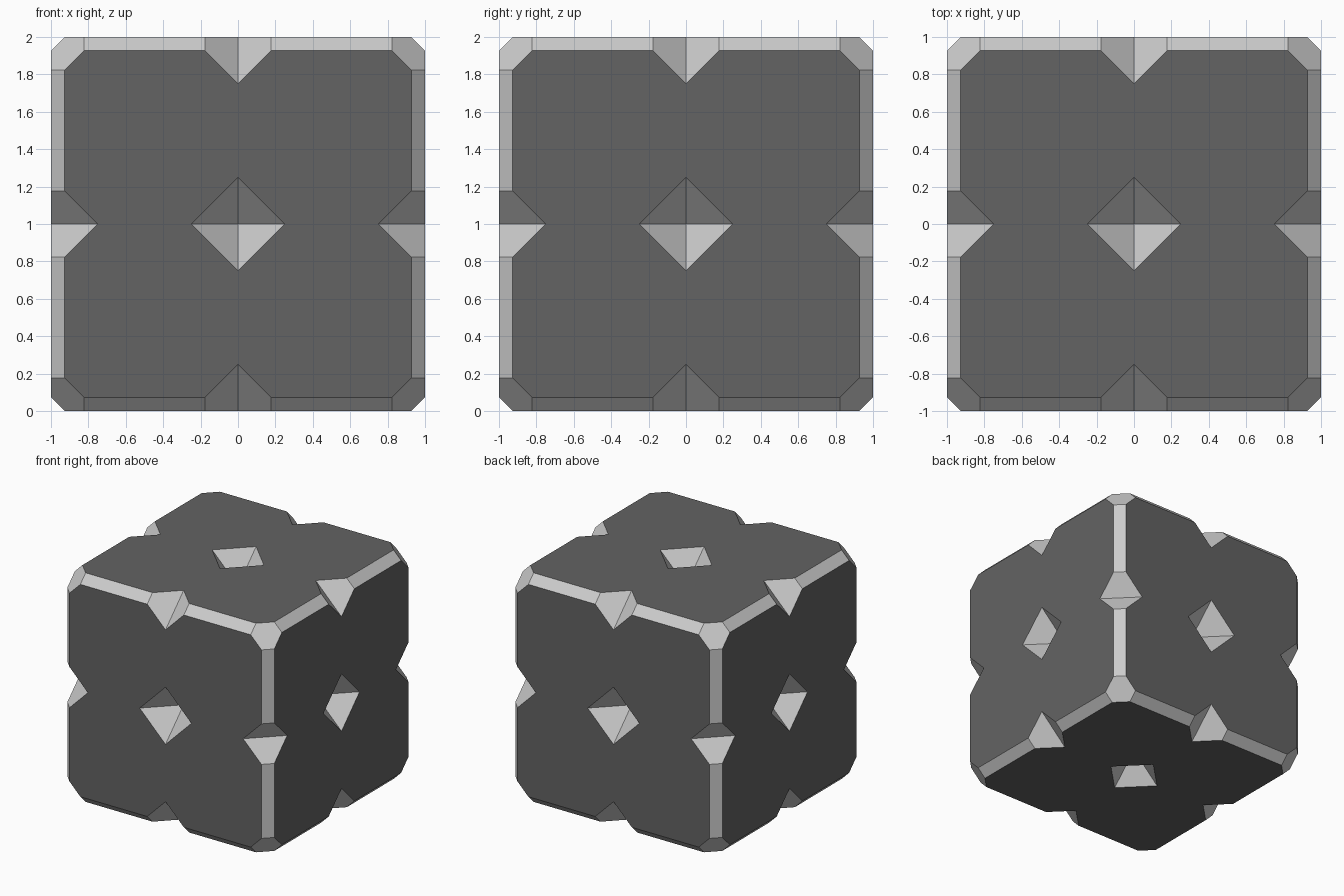
import bpy, bmesh
from itertools import product
from mathutils import Vector

if "Cube" in bpy.data.objects:
    bpy.data.objects.remove(bpy.data.objects["Cube"])

NOTCH = 0.25      # octahedral notch radius
CHAMFER = 0.073   # setback of the edge chamfers


def add_octahedron(bm, centre, r):
    verts = [bm.verts.new(centre + s * r * Vector(a))
             for a in ((1, 0, 0), (0, 1, 0), (0, 0, 1)) for s in (1, -1)]
    bmesh.ops.convex_hull(bm, input=verts)


def make_object(name, bm):
    bmesh.ops.recalc_face_normals(bm, faces=bm.faces)
    mesh = bpy.data.meshes.new(name)
    bm.to_mesh(mesh)
    bm.free()
    obj = bpy.data.objects.new(name, mesh)
    bpy.context.collection.objects.link(obj)
    return obj


def material(name, grey):
    mat = bpy.data.materials.new(name)
    mat.diffuse_color = (grey, grey, grey, 1)
    mat.use_nodes = True
    mat.node_tree.nodes["Principled BSDF"].inputs["Base Color"].default_value = mat.diffuse_color
    return mat


# Chamfered cube
bm = bmesh.new()
bmesh.ops.create_cube(bm, size=2)
bmesh.ops.bevel(bm, geom=bm.edges[:], offset=CHAMFER, offset_type='OFFSET',
                segments=1, affect='EDGES', profile=0.5)
bmesh.ops.translate(bm, verts=bm.verts, vec=(0, 0, 1))
cube = make_object("notched_cube", bm)

# Octahedral cutters at every face centre, edge midpoint and corner
bm = bmesh.new()
for p in product((-1, 0, 1), repeat=3):
    if any(p):
        add_octahedron(bm, Vector(p) + Vector((0, 0, 1)), NOTCH)
cutter = make_object("notch_cutter", bm)
cutter.hide_render = True

# Carve the notches
mod = cube.modifiers.new("notches", 'BOOLEAN')
mod.operation = 'DIFFERENCE'
mod.solver = 'EXACT'
mod.object = cutter
bpy.context.view_layer.objects.active = cube
cube.select_set(True)
bpy.ops.object.modifier_apply(modifier=mod.name)
bpy.data.objects.remove(cutter, do_unlink=True)

# Dark flat sides, light chamfers and notches
cube.data.materials.clear()
cube.data.materials.append(material("light_trim", 0.8))
cube.data.materials.append(material("dark_side", 0.125))
for face in cube.data.polygons:
    face.material_index = int(max(abs(c) for c in face.normal) > 0.99)
